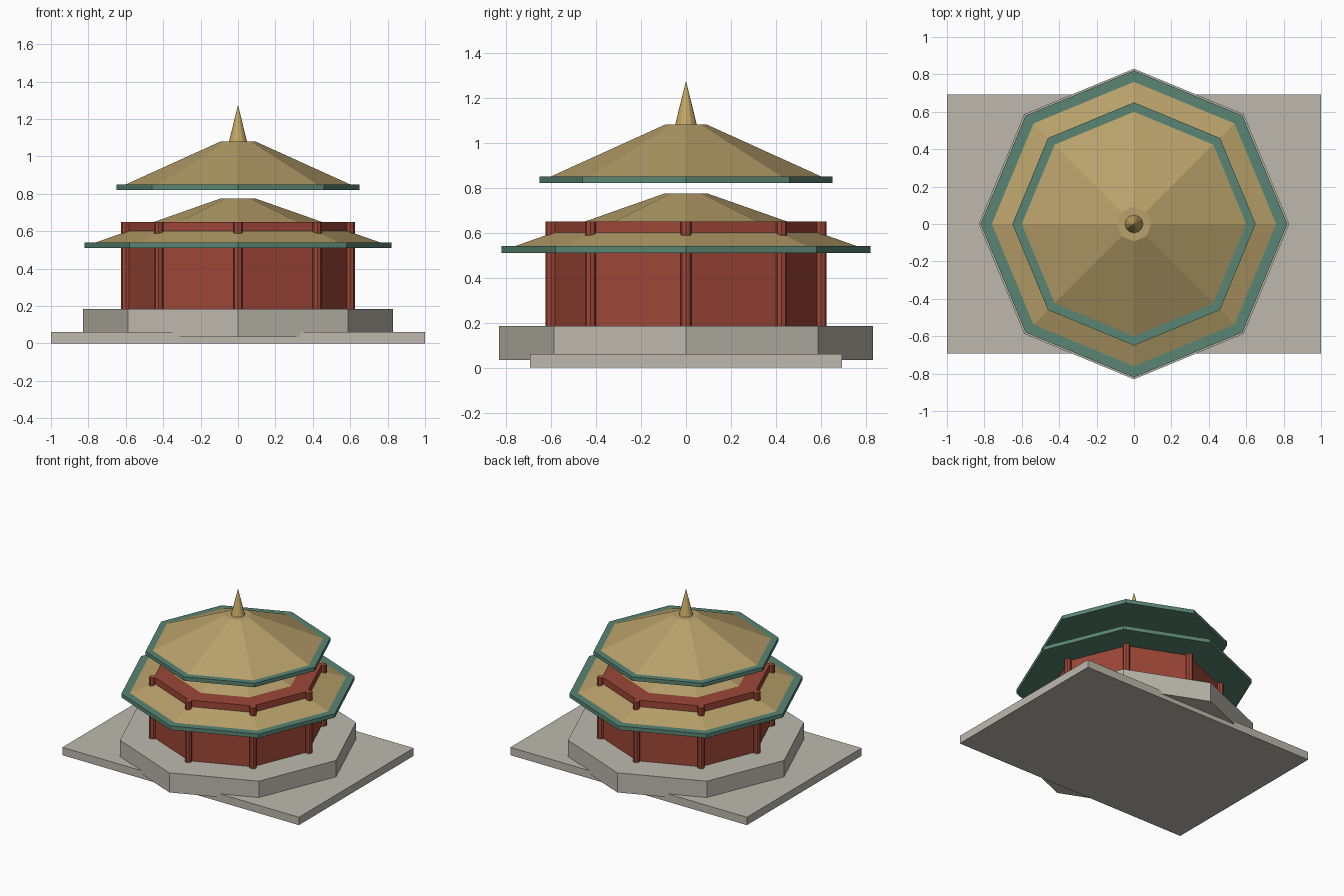
import bpy
import bmesh
import math

if "Cube" in bpy.data.objects:
    bpy.data.objects.remove(bpy.data.objects["Cube"])


def material(name, rgb):
    m = bpy.data.materials.new(name)
    m.diffuse_color = (*rgb, 1.0)
    m.use_nodes = True
    m.node_tree.nodes["Principled BSDF"].inputs["Base Color"].default_value = m.diffuse_color
    return m


STONE = material("stone", (0.51, 0.485, 0.42))
RED = material("red_lacquer", (0.34, 0.062, 0.038))
GREEN = material("green_eave", (0.10, 0.235, 0.175))
GOLD = material("gold_tile", (0.48, 0.355, 0.145))
FINIAL = material("bright_gold", (0.55, 0.39, 0.125))


def lathe(name, profile, sides, mat, center=(0, 0)):
    """Closed faceted solid from (radius, z) pairs, with a corner on the x axis."""
    bm = bmesh.new()
    rings = []
    for r, z in profile:
        n = 1 if r == 0 else sides
        rings.append([bm.verts.new((center[0] + r * math.cos(math.tau * i / sides),
                                    center[1] + r * math.sin(math.tau * i / sides), z))
                      for i in range(n)])
    for low, high in zip(rings, rings[1:]):
        for i in range(sides):
            j = (i + 1) % sides
            if len(high) == 1:
                bm.faces.new((low[i], low[j], high[0]))
            else:
                bm.faces.new((low[i], low[j], high[j], high[i]))
    bm.faces.new(rings[0][::-1])
    if len(rings[-1]) > 1:
        bm.faces.new(rings[-1])
    mesh = bpy.data.meshes.new(name)
    bm.to_mesh(mesh)
    bm.free()
    mesh.materials.append(mat)
    ob = bpy.data.objects.new(name, mesh)
    bpy.context.collection.objects.link(ob)
    return ob


# Rectangular ground slab
bpy.ops.mesh.primitive_cube_add(size=1, location=(0, 0, 0.03))
slab = bpy.context.object
slab.name = "ground_slab"
slab.scale = (2.0, 1.385, 0.06)
slab.data.materials.append(STONE)

# Octagonal plinth and hall
lathe("plinth", [(0.83, 0.035), (0.83, 0.185)], 8, STONE)
lathe("hall_walls", [(0.59, 0.185), (0.59, 0.65)], 8, RED)

# One column at each corner of the hall
for k in range(8):
    a = math.tau * k / 8
    lathe(f"column_{k + 1}", [(0.025, 0.185), (0.025, 0.65)], 8, RED,
          (0.6 * math.cos(a), 0.6 * math.sin(a)))

# Two roof tiers: thin eave plate with a tiled slope on top
for tier, eave_r, tile_r, z, top in (("lower", 0.82, 0.76, 0.51, 0.775),
                                     ("upper", 0.65, 0.60, 0.82, 1.08)):
    lathe(f"{tier}_eave", [(eave_r, z), (eave_r, z + 0.03)], 8, GREEN)
    lathe(f"{tier}_roof", [(tile_r, z + 0.03), (0.093, top)], 8, GOLD)

# Pointed finial
lathe("finial", [(0.048, 1.08), (0, 1.275)], 12, FINIAL)
